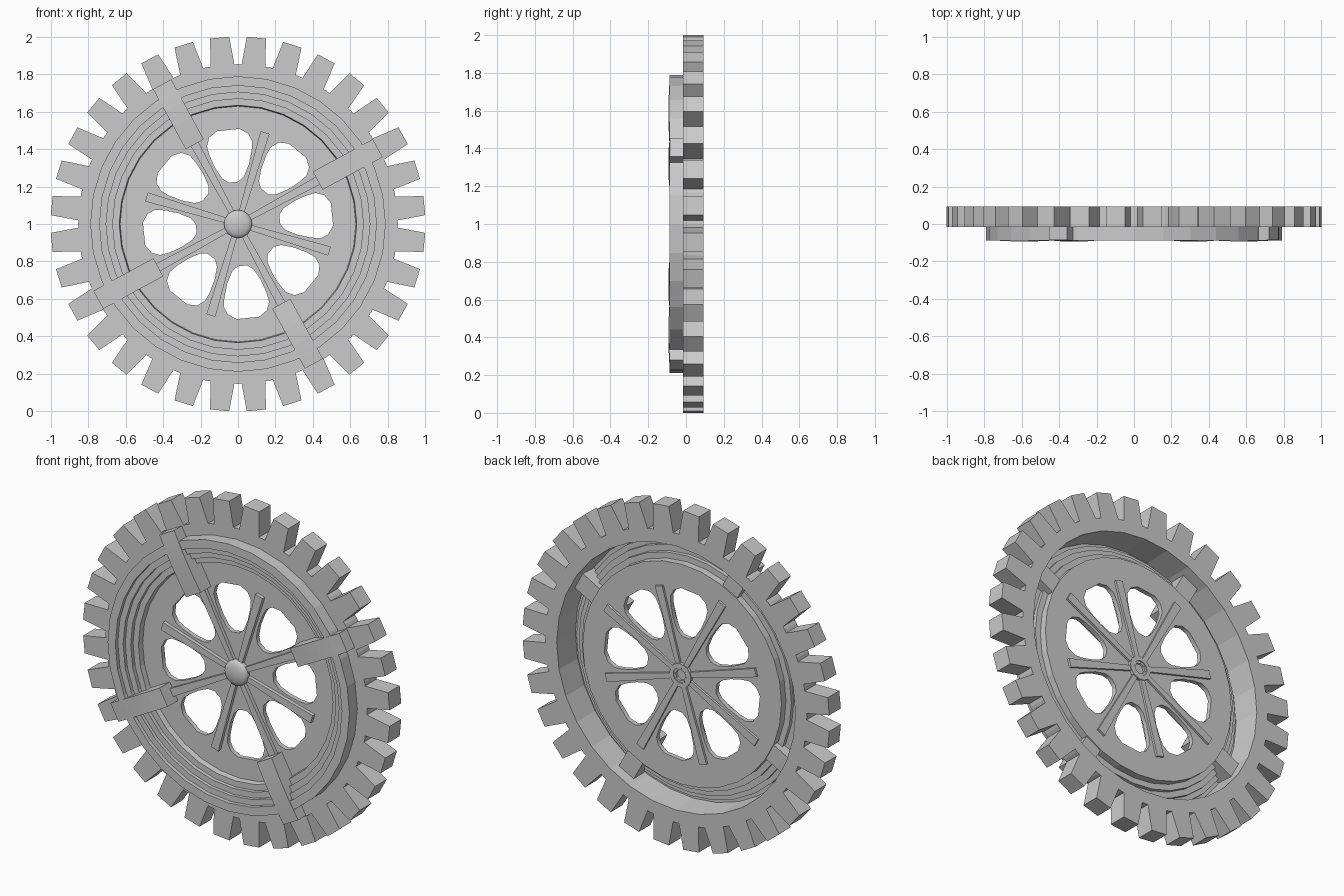
import bpy, bmesh, math
from mathutils import Matrix, Vector

if "Cube" in bpy.data.objects:
    bpy.data.objects.remove(bpy.data.objects["Cube"], do_unlink=True)

grey = bpy.data.materials.new("plain grey")
grey.use_nodes = True
grey.diffuse_color = (0.6, 0.6, 0.6, 1)
grey.node_tree.nodes["Principled BSDF"].inputs["Base Color"].default_value = (0.6, 0.6, 0.6, 1)

CENTRE = Vector((0, 0, 1))


def add_mesh(name, bm):
    bmesh.ops.recalc_face_normals(bm, faces=bm.faces)
    mesh = bpy.data.meshes.new(name)
    bm.to_mesh(mesh)
    bm.free()
    mesh.materials.append(grey)
    obj = bpy.data.objects.new(name, mesh)
    bpy.context.collection.objects.link(obj)
    return obj


def lathe(name, profile, sides, closed=True):
    """Spin (radius, y) points around the wheel axis."""
    bm = bmesh.new()
    verts = [bm.verts.new((r, y, 0)) for r, y in profile]
    pairs = list(zip(verts, verts[1:]))
    if closed:
        pairs.append((verts[-1], verts[0]))
    edges = [bm.edges.new(p) for p in pairs]
    bmesh.ops.spin(bm, geom=verts + edges, axis=(0, 1, 0), cent=(0, 0, 0),
                   angle=math.tau, steps=sides, use_duplicate=False)
    bmesh.ops.remove_doubles(bm, verts=bm.verts, dist=0.0005)
    bmesh.ops.translate(bm, verts=bm.verts, vec=CENTRE)
    return add_mesh(name, bm)


def loft(name, sections, degrees):
    """Skin equal-length sections laid along +x, then turn them to an angle."""
    bm = bmesh.new()
    rings = [[bm.verts.new(p) for p in s] for s in sections]
    n = len(rings[0])
    for a, b in zip(rings, rings[1:]):
        for i in range(n):
            j = (i + 1) % n
            bm.faces.new((a[i], a[j], b[j], b[i]))
    bm.faces.new(rings[0])
    bm.faces.new(rings[-1])
    turn = Matrix.Rotation(-math.radians(degrees), 4, 'Y')
    bmesh.ops.transform(bm, matrix=Matrix.Translation(CENTRE) @ turn, verts=bm.verts)
    return add_mesh(name, bm)


def section(r, front, back, half):
    return [(r, front, -half), (r, front, half), (r, back, half), (r, back, -half)]


# Rim: stepped thin shell, raised in front and hollow behind
front_steps = [(0.855, -0.015), (0.79, -0.015), (0.79, -0.088), (0.74, -0.088),
               (0.74, -0.065), (0.705, -0.065), (0.705, -0.045), (0.67, -0.045),
               (0.67, -0.022), (0.635, -0.022), (0.63, 0.01), (0.615, 0.01)]
back_steps = [(0.615, 0.037), (0.65, 0.037), (0.65, -0.005), (0.685, -0.005),
              (0.685, -0.028), (0.72, -0.028), (0.72, -0.048), (0.75, -0.048),
              (0.75, -0.07), (0.772, -0.07), (0.78, 0.093), (0.855, 0.093)]
lathe("stepped_rim", front_steps + back_steps, 32)

# Teeth: tapered blocks around the rim
TEETH = 32
for k in range(TEETH):
    loft("tooth", [section(r, -0.015, 0.093, w)
                   for r, w in ((0.835, 0.065), (0.855, 0.064), (1.001, 0.051))],
         (k + 0.5) * 360 / TEETH)

# Web: flat disc pierced by eight rounded openings
half_hole = [(0.225, 0.025), (0.25, 0.058), (0.31, 0.09), (0.38, 0.113),
             (0.43, 0.122), (0.475, 0.105), (0.505, 0.06)]
hole = half_hole + [(r, -w) for r, w in reversed(half_hole)]
loops = [[(0.632 * math.cos(a * math.tau / 32), 0.632 * math.sin(a * math.tau / 32))
          for a in range(32)]]
for k in range(8):
    a = math.radians(6 + 45 * k)
    loops.append([(r * math.cos(a) - w * math.sin(a), r * math.sin(a) + w * math.cos(a))
                  for r, w in hole])
curve = bpy.data.curves.new("web_outline", 'CURVE')
curve.dimensions = '2D'
curve.fill_mode = 'BOTH'
curve.extrude = 0.0135
for loop in loops:
    spline = curve.splines.new('POLY')
    spline.points.add(len(loop) - 1)
    spline.use_cyclic_u = True
    for point, (x, y) in zip(spline.points, loop):
        point.co = (x, y, 0, 1)
outline = bpy.data.objects.new("web_outline", curve)
bpy.context.collection.objects.link(outline)
bpy.context.view_layer.update()
web_mesh = bpy.data.meshes.new_from_object(
    outline.evaluated_get(bpy.context.evaluated_depsgraph_get()))
bpy.data.objects.remove(outline, do_unlink=True)
web_mesh.materials.clear()
web_mesh.materials.append(grey)
web = bpy.data.objects.new("pierced_web", web_mesh)
web.rotation_euler = (math.pi / 2, 0, 0)
web.location = CENTRE + Vector((0, 0.0235, 0))
bpy.context.collection.objects.link(web)

# Spokes: four long ones ending in clamps, four short ones between
for k in range(4):
    angle = 28.5 + 90 * k
    for name, turn, length in (("long_spoke", 0, 0.56), ("short_spoke", 45, 0.51)):
        loft(name, [section(0.03, -0.012, 0.05, 0.014),
                    section(length, -0.012, 0.05, 0.025)], angle + turn)

    # Clamp: gently domed block over the rim, with a bar and foot behind it
    sections = []
    for i in range(9):
        t = i / 8
        front = -0.086 - 0.007 * math.sin(math.pi * t)
        sections.append(section(0.485 + 0.365 * t, front, -0.01, 0.055))
    clamp = loft("clamp", sections, angle)
    for face in clamp.data.polygons:
        face.use_smooth = False
    loft("clamp_back_bar", [section(r, -0.05, 0.03, 0.055)
                            for r in (0.62, 0.778)], angle)
    loft("clamp_foot", [section(r, -0.05, 0.015, 0.055)
                        for r in (0.485, 0.63)], angle)

# Hub: shallow domed front with a hollow collar behind
dome = [(0.075 * math.cos(i * math.pi / 10), -0.015 - 0.025 * math.sin(i * math.pi / 10))
        for i in range(6)]
hub = lathe("hub", [(0, 0.02), (0.045, 0.02), (0.045, 0.055), (0.07, 0.055), (0.07, 0.0),
                    (0.075, 0.0)] + dome, 16, closed=False)
for face in hub.data.polygons:
    face.use_smooth = face.center.y < -0.016
